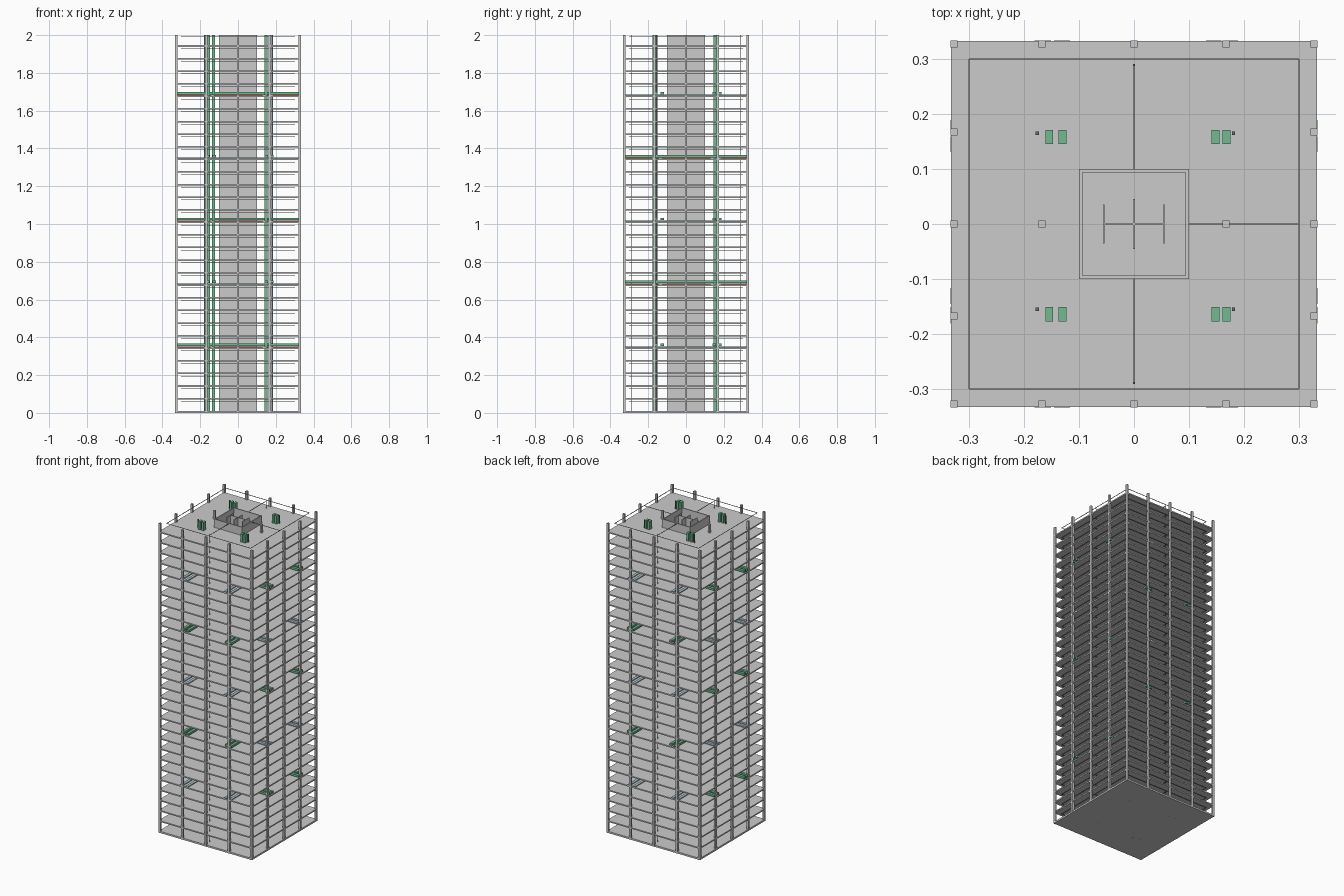
import bpy, bmesh
from mathutils import Matrix

if "Cube" in bpy.data.objects:
    bpy.data.objects.remove(bpy.data.objects["Cube"])

FLOORS, STEP, HALF, TOP = 30, 2.0 / 30, 0.333, 2.0


def material(name, rgb):
    m = bpy.data.materials.new(name)
    m.diffuse_color = (*rgb, 1)
    m.use_nodes = True
    m.node_tree.nodes["Principled BSDF"].inputs["Base Color"].default_value = m.diffuse_color
    return m


GREEN = material("duct_green", (0.16, 0.50, 0.28))
BLUE = material("tray_blue", (0.36, 0.52, 0.58))
RED = material("pipe_red", (0.60, 0.18, 0.14))
BROWN = material("pipe_brown", (0.42, 0.24, 0.10))
OLIVE = material("pipe_olive", (0.40, 0.38, 0.28))
DARK = material("pipe_dark", (0.12, 0.16, 0.18))


def boxes(name, items, mat=None):
    """One object made of boxes given as (x0, x1, y0, y1, z0, z1)."""
    bm = bmesh.new()
    for x0, x1, y0, y1, z0, z1 in items:
        m = Matrix.Translation(((x0 + x1) / 2, (y0 + y1) / 2, (z0 + z1) / 2))
        m = m @ Matrix.Diagonal((abs(x1 - x0), abs(y1 - y0), z1 - z0, 1))
        bmesh.ops.create_cube(bm, size=1, matrix=m)
    me = bpy.data.meshes.new(name)
    bm.to_mesh(me)
    bm.free()
    ob = bpy.data.objects.new(name, me)
    bpy.context.collection.objects.link(ob)
    if mat:
        me.materials.append(mat)
    return ob


def post(x, y, w, d=None):
    d = w if d is None else d
    return (x - w / 2, x + w / 2, y - d / 2, y + d / 2, 0, TOP)


def run(along_x, pos, w, z0, z1, end=0.334):
    """Horizontal bar across the whole plan, along x or along y."""
    if along_x:
        return (-end, end, pos - w / 2, pos + w / 2, z0, z1)
    return (pos - w / 2, pos + w / 2, -end, end, z0, z1)


# floor slabs
slabs = [(-HALF, HALF, -HALF, HALF, 0, 0.011)]
slabs += [(-HALF, HALF, -HALF, HALF, k * STEP + 0.005, k * STEP + 0.013)
          for k in range(1, FLOORS)]
boxes("floor_slabs", slabs)

# perimeter columns, five per side, and two inner columns
E, W = 0.3275, 0.013
grid = [-E, -0.167, 0, 0.167, E]
boxes("perimeter_columns", [post(x, y, W) for x in grid for y in grid
                            if abs(x) == E or abs(y) == E])
boxes("inner_columns", [post(x, 0, W) for x in (-0.167, 0.167)])

# core walls
C, T = 0.1, 0.006
boxes("core_walls", [
    (-C, C, -C, -C + T, 0, TOP), (-C, C, C - T, C, 0, TOP),
    (-C, -C + T, -C + T, C - T, 0, TOP), (C - T, C, -C + T, C - T, 0, TOP)])

# shaft partitions inside the core
boxes("shaft_partitions", [
    post(0, 0, 0.11, 0.003), post(0, 0, 0.003, 0.09),
    post(-0.055, 0, 0.003, 0.07), post(0.055, 0, 0.003, 0.07)])

# vertical service risers in four clusters around the core
ducts, pipes = [], []
for xs in ((-0.154, -0.130), (0.148, 0.168)):
    for y in (-0.164, 0.158):
        ducts += [post(x, y, 0.014, 0.026) for x in xs]
for x in (-0.176, 0.181):
    pipes += [post(x, y, 0.006) for y in (-0.155, 0.165)]
boxes("riser_ducts", ducts, GREEN)
boxes("riser_pipes", pipes, DARK)

# service floors: ducts one way, trays the other, swapping each time
h_ducts, h_pipes, trays = [], [], []
for n, k in enumerate((5, 10, 15, 20, 25)):
    along_x = n % 2 == 0
    z = k * STEP + 0.013
    for pos in (-0.160, -0.125, 0.150, 0.180):
        h_ducts.append(run(along_x, pos, 0.018, z + 0.007, z + 0.020))
    for pos in (-0.143, 0.165):
        h_pipes.append(run(along_x, pos, 0.005, z + 0.001, z + 0.006))
    for pos in (-0.172, -0.135, 0.140, 0.177):
        trays.append(run(not along_x, pos, 0.018, z, z + 0.005))
boxes("service_ducts", h_ducts, GREEN)
boxes("service_pipes", h_pipes, RED)
boxes("service_trays", trays, BLUE)

# ceiling pipe loops and branches on every floor
loops, branches = [], []
P, R = 0.0013, 0.3
for k in range(FLOORS):
    z0 = k * STEP + 0.060
    z1 = z0 + 2 * P
    for s in (-R, R):
        loops.append(run(True, s, 2 * P, z0, z1, R))
        loops.append(run(False, s, 2 * P, z0, z1, R))
    loops.append((C, R, -P, P, z0, z1))
    for s in (-1, 1):
        y0, y1 = sorted((s * C, s * 0.29))
        branches.append((-P, P, y0, y1, z0, z1))
boxes("ceiling_pipe_loops", loops, OLIVE)
boxes("ceiling_pipe_branches", branches, BROWN)

# thin stand pipes at the branch ends
boxes("stand_pipes", [post(0, y, 0.003) for y in (-0.289, 0.289)], DARK)
